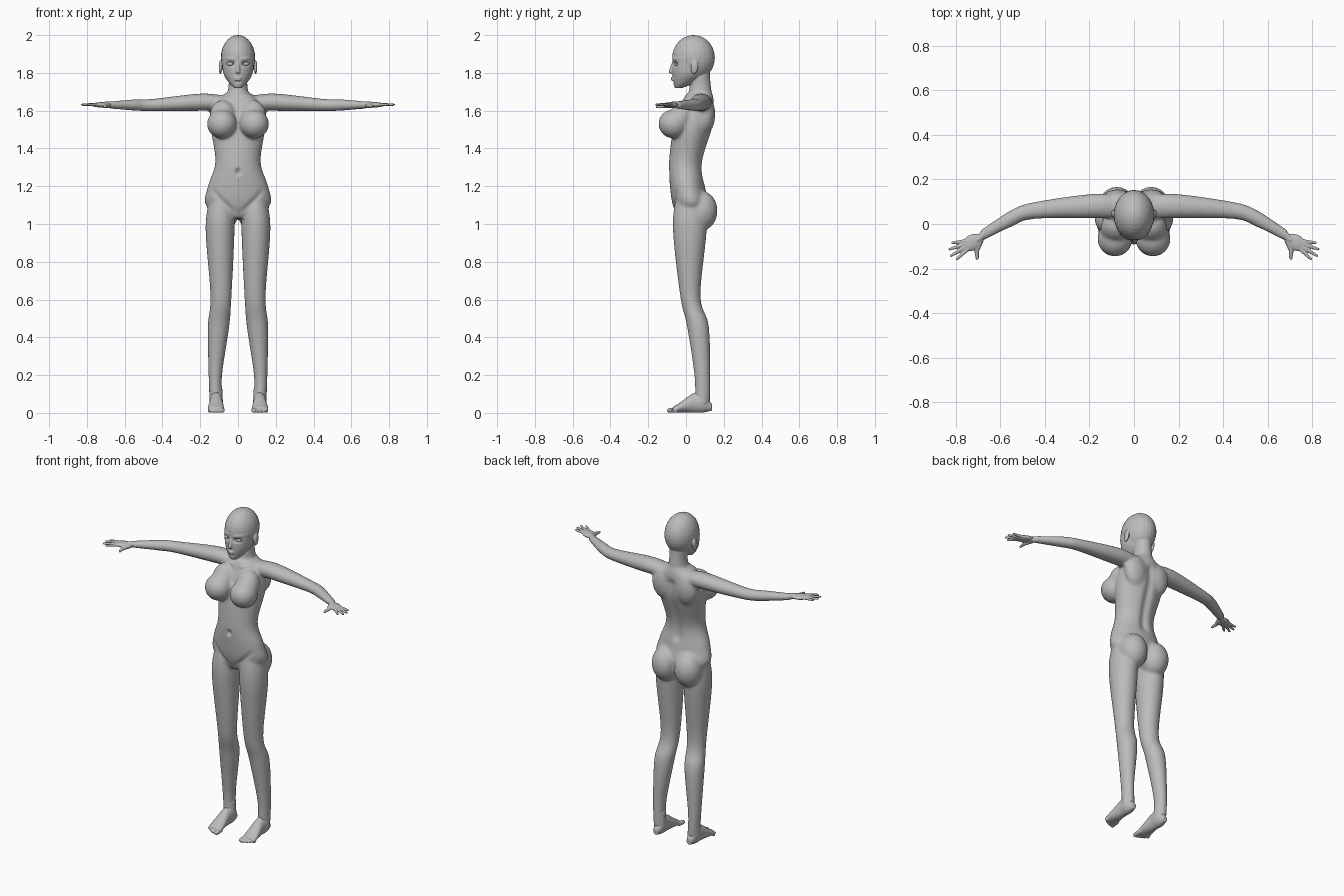
import bpy, bmesh, math
from mathutils import Vector, Matrix

default_cube = bpy.data.objects.get("Cube")
if default_cube:
    bpy.data.objects.remove(default_cube, do_unlink=True)

clay = bpy.data.materials.new("clay_grey")
clay.use_nodes = True
clay.diffuse_color = (.5, .5, .5, 1)
clay.node_tree.nodes["Principled BSDF"].inputs["Base Color"].default_value = clay.diffuse_color


def spline(rows, steps=6):
    """Smoothly resample rows of section values."""
    rows = [Vector(row) for row in rows]
    smooth = []
    for i in range(len(rows) - 1):
        before, start, end = rows[max(i - 1, 0)], rows[i], rows[i + 1]
        after = rows[min(i + 2, len(rows) - 1)]
        for k in range(steps):
            t = k / steps
            bend = (2 * before - 5 * start + 4 * end - after) + t * (3 * start - before - 3 * end + after)
            smooth.append(start + t / 2 * ((end - before) + t * bend))
    return smooth + [rows[-1]]


def loft(bm, axis, rows, sides=32):
    """Elliptical sections: position on the axis, two centre values, two radii."""
    rings = []
    for position, centre_a, centre_b, radius_a, radius_b in spline(rows):
        ring = []
        for i in range(sides):
            angle = math.tau * i / sides
            point = [centre_a + radius_a * math.cos(angle), centre_b + radius_b * math.sin(angle)]
            point.insert("xyz".index(axis), position)
            ring.append(bm.verts.new(point))
        rings.append(ring)
    for lower, upper in zip(rings, rings[1:]):
        for i in range(sides):
            bm.faces.new((lower[i - 1], lower[i], upper[i], upper[i - 1]))
    bm.faces.new(rings[0])
    bm.faces.new(rings[-1])


def column(bm, rows):
    """Upright central loft: height, half width, front, back."""
    loft(bm, "z", [(height, 0, (front + back) / 2, width, (back - front) / 2)
                   for height, width, front, back in rows])


def ball(bm, centre, radii, tilt=0, axis="X"):
    place = Matrix.Translation(centre) @ Matrix.Rotation(tilt, 4, axis) @ Matrix.Diagonal((*radii, 1))
    bmesh.ops.create_uvsphere(bm, u_segments=24, v_segments=16, radius=1, matrix=place)


def limb(bm, start, end, thick, thin):
    """Tapered rod with round ends."""
    start, end = Vector(start), Vector(end)
    turn = (end - start).to_track_quat("Z", "Y").to_matrix().to_4x4()
    bmesh.ops.create_cone(bm, cap_ends=True, segments=16, radius1=thick, radius2=thin,
                          depth=(end - start).length,
                          matrix=Matrix.Translation((start + end) / 2) @ turn)
    ball(bm, start, [thick] * 3)
    ball(bm, end, [thin] * 3)


def mirror_parts(bm):
    geometry = bm.verts[:] + bm.edges[:] + bm.faces[:]
    for item in bmesh.ops.duplicate(bm, geom=geometry)["geom"]:
        if isinstance(item, bmesh.types.BMVert):
            item.co.x *= -1


def fuse(bm, name, voxel, relax):
    """Join the overlapping parts into one smooth skin."""
    bmesh.ops.recalc_face_normals(bm, faces=bm.faces)
    mesh = bpy.data.meshes.new(name)
    bm.to_mesh(mesh)
    bm.free()
    part = bpy.data.objects.new(name, mesh)
    bpy.context.collection.objects.link(part)
    remesh = part.modifiers.new("remesh", "REMESH")
    remesh.mode, remesh.voxel_size = "VOXEL", voxel
    smooth = part.modifiers.new("smooth", "SMOOTH")
    smooth.factor, smooth.iterations = .5, relax
    bpy.context.view_layer.update()
    evaluated = part.evaluated_get(bpy.context.evaluated_depsgraph_get())
    skin = bpy.data.meshes.new_from_object(evaluated)
    part.modifiers.clear()
    part.data = skin
    skin.materials.clear()
    skin.materials.append(clay)
    skin.shade_smooth()
    return part


def carve(part, start, end, width, depth):
    """Press a soft groove along a line, on both sides; depth runs along y."""
    start, line = Vector(start), Vector(end) - Vector(start)
    for vert in part.data.vertices:
        offset = Vector((abs(vert.co.x), vert.co.y, vert.co.z)) - start
        along = min(max(offset.dot(line) / line.length_squared, 0), 1)
        distance = (offset - line * along).length / width
        vert.co.y += depth * math.exp(-distance * distance)


# Legs, arms, bust, seat and shoulder blades, mirrored
bm = bmesh.new()
loft(bm, "z", [(1.16, .085, .02, .06, .07), (.98, .095, .02, .077, .09), (.62, .09, .023, .056, .054),
               (.46, .103, .063, .057, .058), (.2, .12, .086, .036, .042), (.05, .116, .088, .033, .04)])
loft(bm, "x", [(.05, .08, 1.64, .05, .035), (.19, .08, 1.645, .055, .046), (.45, .06, 1.63, .038, .033),
               (.55, .025, 1.63, .038, .03), (.69, -.055, 1.63, .027, .018)])
ball(bm, centre=(.085, -.066, 1.53), radii=(.079, .08, .077))
ball(bm, centre=(.08, -.02, 1.57), radii=(.07, .065, .09), tilt=-.35)
ball(bm, centre=(.077, .082, 1.07), radii=(.082, .085, .105))
ball(bm, centre=(.075, .105, 1.58), radii=(.075, .05, .1))
mirror_parts(bm)

# Trunk and neck
column(bm, [(1.03, .05, -.04, .07), (1.1, .17, -.07, .12), (1.2, .16, -.085, .1), (1.33, .12, -.09, .09),
            (1.52, .145, -.065, .145), (1.64, .125, -.02, .148), (1.69, .07, 0, .14)])
column(bm, [(1.6, .1, 0, .14), (1.7, .055, .015, .135), (1.8, .048, .02, .125)])
body = fuse(bm, "body", voxel=.007, relax=14)

# Navel, spine, seat cleft, collar bones and groin creases
carve(body, start=(0, -.09, 1.28), end=(0, -.09, 1.27), width=.011, depth=.016)
carve(body, start=(0, .15, 1.6), end=(0, .085, 1.25), width=.025, depth=-.014)
carve(body, start=(0, .15, 1.16), end=(0, .13, 1), width=.012, depth=-.02)
carve(body, start=(.03, 0, 1.66), end=(.14, .025, 1.68), width=.013, depth=-.008)
carve(body, start=(.02, -.07, 1.06), end=(.13, -.06, 1.17), width=.014, depth=.007)

# Head: ears, skull, jaw, neck, nose and lips
bm = bmesh.new()
ball(bm, centre=(.093, .045, 1.83), radii=(.009, .02, .037), tilt=-.15)
mirror_parts(bm)
ball(bm, centre=(0, .04, 1.88), radii=(.091, .113, .12))
column(bm, [(1.72, .02, -.06, -.02), (1.75, .05, -.068, .05), (1.8, .078, -.073, .1), (1.88, .085, -.072, .1)])
column(bm, [(1.7, .048, .02, .13), (1.82, .05, .02, .125)])
limb(bm, start=(0, -.065, 1.86), end=(0, -.081, 1.807), thick=.007, thin=.011)
for height in (1.764, 1.774):
    ball(bm, centre=(0, -.068, height), radii=(.02, .012, .006))
head = fuse(bm, "head", voxel=.0035, relax=4)

# Eye sockets, brows and chin hollow
carve(head, start=(.03, -.068, 1.848), end=(.052, -.06, 1.848), width=.012, depth=.014)
carve(head, start=(.026, -.07, 1.872), end=(.06, -.055, 1.876), width=.009, depth=-.004)
carve(head, start=(0, -.07, 1.752), end=(.01, -.07, 1.752), width=.007, depth=.004)

# Eyes with upper lids
bm = bmesh.new()
ball(bm, centre=(.041, -.047, 1.847), radii=(.018, .014, .011), tilt=.35, axis="Z")
limb(bm, start=(.025, -.06, 1.853), end=(.06, -.049, 1.853), thick=.003, thin=.003)
mirror_parts(bm)
fuse(bm, "eyes", voxel=.0015, relax=2)

# Hands: wrist, palm, a fan of four fingers and a thumb
bm = bmesh.new()
palm = Vector((.7, -.07, 1.632))
limb(bm, start=(.66, -.035, 1.631), end=palm, thick=.019, thin=.016)
ball(bm, centre=(.725, -.083, 1.631), radii=(.05, .035, .014), tilt=-.5, axis="Z")
for i, reach in enumerate((.134, .148, .14, .12)):
    angle = math.radians(12 * i - 43)
    finger = Vector((math.cos(angle), math.sin(angle), 0)) * reach
    limb(bm, start=palm + finger * .4, end=palm + finger * .95, thick=.01, thin=.006)
thumb = Vector((.705, -.118, 1.624))
limb(bm, start=(.69, -.075, 1.628), end=thumb, thick=.015, thin=.011)
limb(bm, start=thumb, end=(.703, -.154, 1.62), thick=.011, thin=.007)
mirror_parts(bm)
fuse(bm, "hands", voxel=.003, relax=3)

# Feet: heel, instep and a row of toes
bm = bmesh.new()
loft(bm, "y", [(.137, .114, .03, .015, .018), (.09, .115, .052, .034, .05), (.04, .115, .053, .034, .051),
               (-.04, .117, .026, .043, .023), (-.07, .118, .017, .04, .014)])
limb(bm, start=(.116, .088, .06), end=(.118, .088, .13), thick=.036, thin=.035)
for i in range(5):
    across = .084 + .0165 * i
    size = .009 if i else .013
    limb(bm, start=(across, -.05, .017), end=(across, .002 * i * i - .088, size), thick=size, thin=size)
mirror_parts(bm)
fuse(bm, "feet", voxel=.0035, relax=4)
